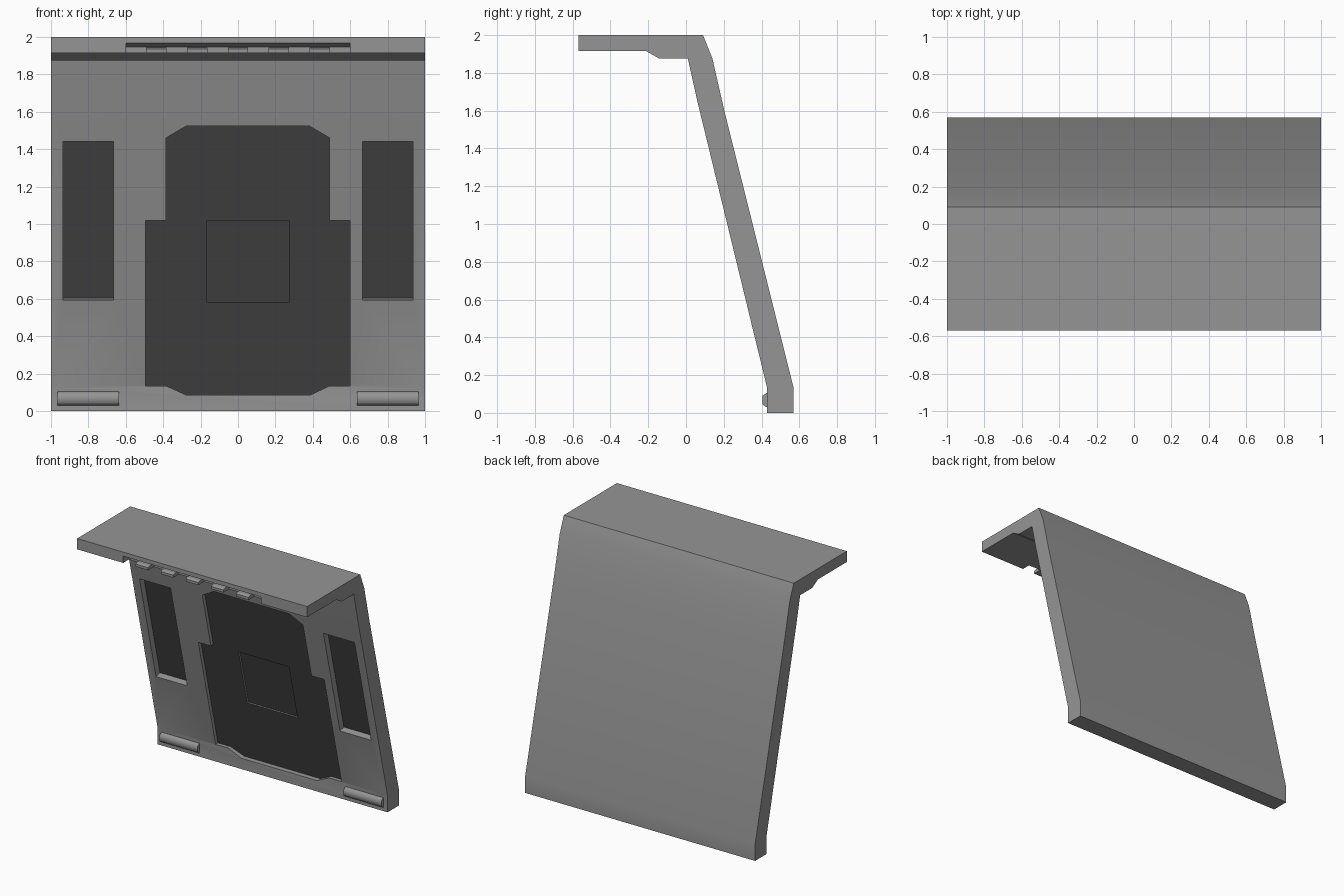
import bpy, bmesh
from mathutils import Vector

if "Cube" in bpy.data.objects:
    bpy.data.objects.remove(bpy.data.objects["Cube"])

SLOPE = 0.2434                                  # lean of the inner wall (dy/dz)
INWARD = Vector((0, 1, SLOPE)).normalized()     # into the wall, square to it


def material(name, shade):
    mat = bpy.data.materials.new(name)
    mat.diffuse_color = (shade, shade, shade, 1)
    mat.use_nodes = True
    mat.node_tree.nodes["Principled BSDF"].inputs["Base Color"].default_value = mat.diffuse_color
    return mat


GREY = material("panel_grey", 0.3)
DARK = material("recess_dark", 0.06)


def wall(x, z):
    """Point on the leaning inner wall at front-view position x, z."""
    return Vector((x, 0.43 - SLOPE * (z - 0.13), z))


def prism(name, points, offset):
    """Closed solid: a planar outline swept along an offset."""
    bm = bmesh.new()
    face = bm.faces.new([bm.verts.new(p) for p in points])
    new = bmesh.ops.extrude_face_region(bm, geom=[face])["geom"]
    verts = [g for g in new if isinstance(g, bmesh.types.BMVert)]
    bmesh.ops.translate(bm, verts=verts, vec=offset)
    bmesh.ops.recalc_face_normals(bm, faces=bm.faces)
    mesh = bpy.data.meshes.new(name)
    bm.to_mesh(mesh)
    bm.free()
    mesh.materials.append(GREY)
    obj = bpy.data.objects.new(name, mesh)
    bpy.context.collection.objects.link(obj)
    return obj


def bar(name, profile, x0, x1):
    """Sweep a side profile (y, z) from x0 to x1."""
    return prism(name, [(x0, y, z) for y, z in profile], Vector((x1 - x0, 0, 0)))


def cut(target, cutter):
    cutter.hide_render = True
    mod = target.modifiers.new("cut", 'BOOLEAN')
    mod.operation = 'DIFFERENCE'
    mod.solver = 'EXACT'
    mod.object = cutter
    bpy.context.view_layer.objects.active = target
    bpy.ops.object.modifier_apply(modifier=mod.name)
    bpy.data.objects.remove(cutter)


def recess(target, outline, depth, direction):
    pts = [wall(x, z) - 0.1 * direction for x, z in outline]
    cut(target, prism("recess_cutter", pts, direction * (0.1 + depth)))


def rect(x0, x1, z0, z1):
    return [(x0, z0), (x1, z0), (x1, z1), (x0, z1)]


def smooth(obj, angle):
    bpy.ops.object.select_all(action='DESELECT')
    obj.select_set(True)
    bpy.context.view_layer.objects.active = obj
    bpy.ops.object.shade_smooth_by_angle(angle=angle)


# Leaning wall with overhanging top shelf
body = bar("cover_panel", [
    (-0.57, 2), (0.09, 2), (0.14, 1.875), (0.203, 1.6), (0.57, 0.13), (0.57, 0),
    (0.43, 0), (0.43, 0.13), (0.06, 1.65), (0.01, 1.875), (-0.14, 1.875),
    (-0.21, 1.915), (-0.57, 1.915)], -1, 1)

# Side window recesses
for x in (-0.8, 0.8):
    recess(body, rect(x - 0.135, x + 0.135, 0.593, 1.44), 0.05, INWARD)

# Stepped central recess and the deeper square in it
BACK = Vector((0, 1, 0))
recess(body, [
    (-0.495, 0.135), (-0.385, 0.135), (-0.275, 0.085), (0.385, 0.085), (0.49, 0.135),
    (0.6, 0.135), (0.6, 1.02), (0.49, 1.02), (0.49, 1.46), (0.38, 1.525),
    (-0.275, 1.525), (-0.385, 1.46), (-0.385, 1.02), (-0.495, 1.02)], 0.03, BACK)
recess(body, rect(-0.165, 0.272, 0.58, 1.02), 0.045, BACK)

# Notch in the front lip of the shelf, with a sloping roof
cut(body, bar("notch_cutter", [(-0.7, 1.8), (-0.5, 1.8), (-0.5, 1.945),
                               (-0.57, 1.968), (-0.7, 1.968)], -0.6, 0.6))

# Dark floors of the recesses
body.data.materials.clear()
body.data.materials.append(GREY)
body.data.materials.append(DARK)
for poly in body.data.polygons:
    depth = (poly.center - wall(0, 0.13)).dot(INWARD)
    is_floor = poly.normal.dot(-INWARD) > 0.99 and depth > 0.02
    poly.material_index = 1 if is_floor else 0
smooth(body, 0.3)

# Row of teeth in the notch
step = 1.2 / 11
for i in range(1, 11, 2):
    x = -0.6 + i * step
    bar("shelf_tooth", [(-0.49, 1.915), (-0.57, 1.915), (-0.57, 1.935),
                        (-0.55, 1.944), (-0.49, 1.944)], x, x + step)

# Catch ridges along the foot
for x in (-0.8, 0.8):
    ridge = bar("foot_ridge", [(0.44, 0.03), (0.425, 0.03), (0.405, 0.045),
                               (0.405, 0.09), (0.425, 0.105), (0.44, 0.105)],
                x - 0.165, x + 0.165)
    smooth(ridge, 1.0)
